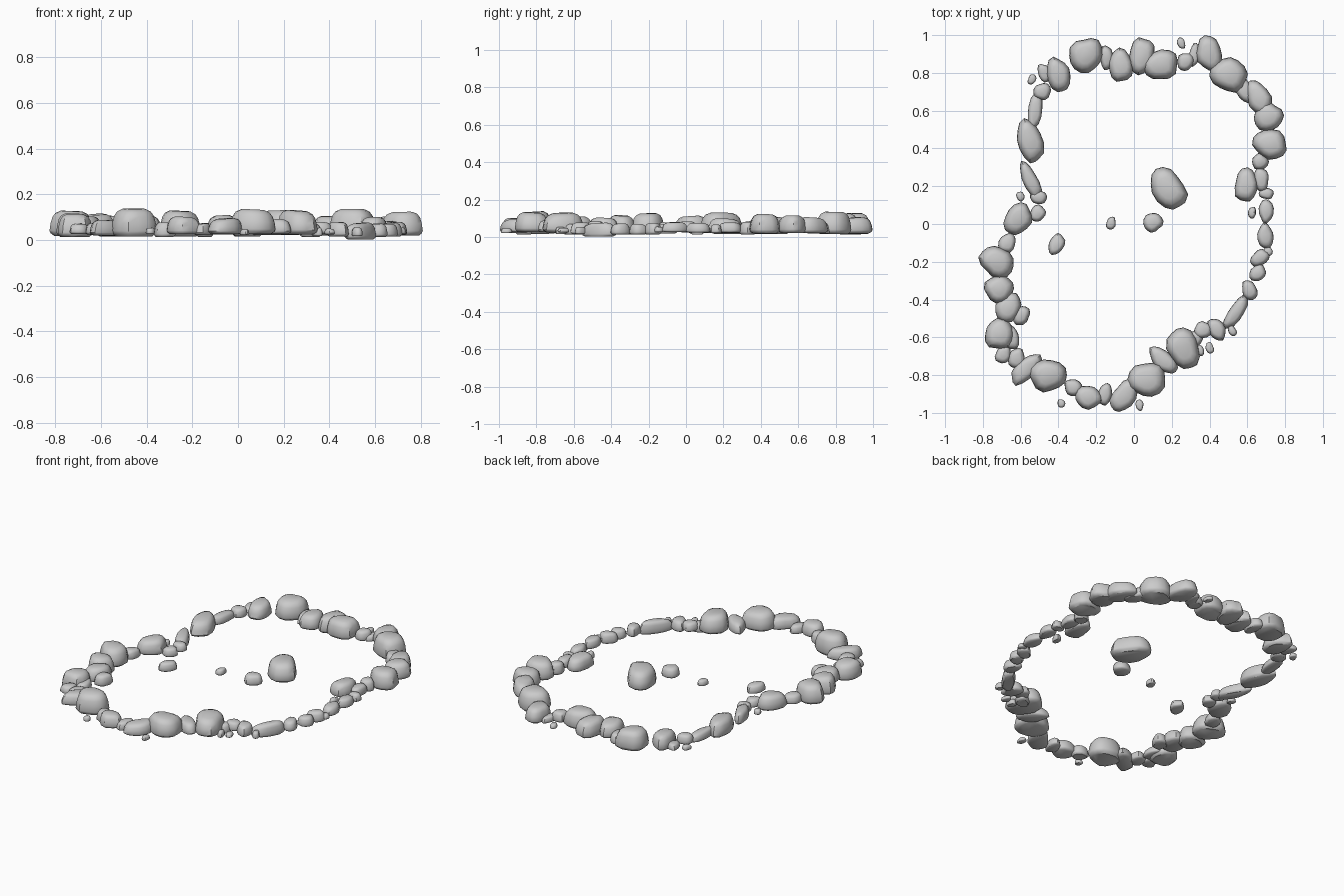
import bpy, bmesh, random
from math import sin, cos, pi, radians

random.seed(4)
SIDES = 14
# stone profile: (height fraction, radius fraction), flat base, rounded shoulder, flat top
PROFILE = [(0, .80), (.10, .95), (.2, 1.0), (.5, .95), (.74, .87), (.90, .74), (1.0, .50)]


def stone(name, x, y, length, width, angle, base=None):
    """One rounded, slightly irregular stone; length lies along angle (degrees)."""
    base = random.uniform(.012, .028) if base is None else base
    top = min(.133, .028 + .6 * min(width, length)) + random.uniform(-.007, .003)
    p, q, s = (random.uniform(0, 2 * pi) for _ in range(3))
    outline = []
    for i in range(SIDES):
        a = 2 * pi * i / SIDES
        r = 1 + .05 * sin(3 * a + p) + .03 * sin(4 * a + q) + .03 * sin(5 * a + s)
        outline.append((r * cos(a), r * sin(a)))
    # fit the outline to the requested length and width
    lo = [min(o[k] for o in outline) for k in (0, 1)]
    hi = [max(o[k] for o in outline) for k in (0, 1)]
    outline = [tuple((o[k] - (lo[k] + hi[k]) / 2) / (hi[k] - lo[k]) for k in (0, 1)) for o in outline]
    ca, sa = cos(radians(angle)), sin(radians(angle))
    lean_x, lean_y = random.uniform(-.06, .06), random.uniform(-.06, .06)
    bm = bmesh.new()
    rings = []
    for h, r in PROFILE:
        ring = []
        for ox, oy in outline:
            u, v = ox * length * r, oy * width * r
            z = base + (top - base) * h + h * (u * lean_x + v * lean_y)
            ring.append(bm.verts.new((u * ca - v * sa, u * sa + v * ca, z)))
        rings.append(ring)
    for a, b in zip(rings, rings[1:]):
        for i in range(SIDES):
            j = (i + 1) % SIDES
            bm.faces.new((a[i], a[j], b[j], b[i]))
    bm.faces.new(rings[0][::-1])
    bm.faces.new(rings[-1])
    mesh = bpy.data.meshes.new(name)
    bm.to_mesh(mesh)
    bm.free()
    mesh.shade_smooth()
    mesh.set_sharp_from_angle(angle=radians(40))
    obj = bpy.data.objects.new(name, mesh)
    obj.location = (x, y, 0)
    bpy.context.collection.objects.link(obj)


# large stones: x, y, length, width, angle
boulders = [
    (-.255, .90, .20, .175, 50), (-.07, .845, .18, .13, 95), (.04, .885, .20, .13, 80),
    (.14, .84, .19, .16, 15), (.395, .90, .20, .135, 105), (.50, .795, .20, .175, -20),
    (.66, .67, .20, .13, 115), (.71, .57, .16, .15, 30), (.72, .425, .19, .165, -20),
    (-.40, .795, .19, .125, 105), (-.55, .445, .24, .135, 105), (-.61, .025, .18, .14, 60),
    (-.725, -.20, .19, .16, -35), (-.715, -.345, .16, .15, 0), (-.665, -.44, .17, .13, 60),
    (-.71, -.58, .17, .15, 75), (-.455, -.805, .20, .175, 0), (-.57, -.765, .21, .105, 45),
    (-.24, -.92, .15, .125, -15), (-.05, -.91, .19, .12, 55), (.065, -.825, .20, .18, 0),
    (.15, -.72, .19, .10, -42), (.26, -.66, .22, .17, 110)]

# smaller fillers on the left side and ends
fillers_left = [
    (-.145, .88, .13, .07, 95), (-.485, .70, .10, .09, 30), (-.475, .80, .10, .065, 110),
    (-.525, .59, .20, .075, 82), (-.55, .235, .22, .08, -65), (-.505, .14, .09, .07, 0),
    (-.51, .055, .09, .08, 60), (-.67, -.10, .11, .09, 60), (-.60, -.485, .11, .09, 60),
    (-.65, -.60, .13, .08, 100), (-.69, -.69, .10, .08, 60), (-.62, -.71, .11, .09, 80),
    (-.325, -.865, .10, .09, -30), (-.155, -.90, .12, .075, 75)]

# smaller fillers on the right side
fillers_right = [
    (.27, .86, .10, .09, 60), (.32, .895, .13, .06, 80), (.585, .71, .14, .09, 120),
    (.67, .33, .09, .09, 0), (.675, .235, .13, .08, 95), (.70, .16, .08, .06, 0),
    (.70, .065, .13, .08, 90), (.695, -.06, .14, .085, 95), (.71, -.145, .05, .05, 0),
    (.665, -.18, .11, .08, 35), (.655, -.26, .10, .08, 50), (.61, -.35, .11, .08, 110),
    (.44, -.56, .13, .09, 120), (.365, -.56, .10, .09, 20), (.32, -.61, .11, .08, 40)]

# loose stones inside the ring
inner_stones = [
    (.175, .19, .235, .165, -58), (.595, .21, .18, .12, 85), (.10, .01, .105, .10, 30),
    (-.41, -.11, .12, .08, 65), (-.12, .005, .07, .05, 75)]

for name, group in (("boulder", boulders), ("filler_left", fillers_left),
                    ("filler_right", fillers_right), ("inner_stone", inner_stones)):
    for n, spec in enumerate(group, 1):
        stone(f"{name}_{n:02d}", *spec)

# low flat slab at the lower right of the ring
stone("low_slab", .54, -.47, .21, .075, 56, base=.002)

# pebbles scattered beside the ring
pebbles = [(.25, .957), (-.54, .765), (-.60, .145), (.625, .06), (-.385, -.95),
           (.03, -.96), (.40, -.655), (.35, -.67), (.52, -.565)]
for n, (x, y) in enumerate(pebbles, 1):
    stone(f"pebble_{n:02d}", x, y, random.uniform(.045, .065), .042, random.uniform(60, 120))
